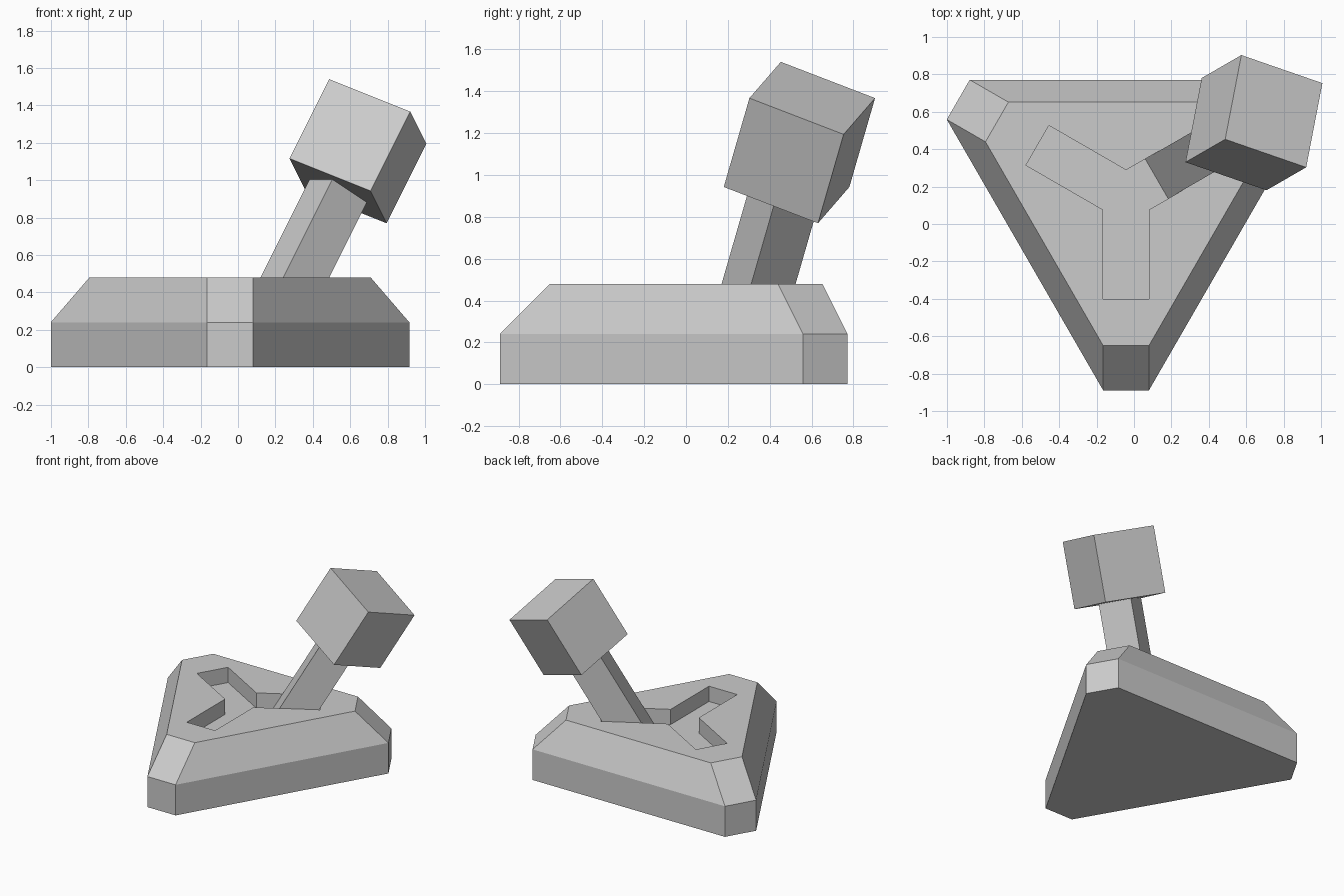
import bpy
import bmesh
from math import radians, sin
from mathutils import Matrix, Vector

default_cube = bpy.data.objects.get("Cube")
if default_cube:
    bpy.data.objects.remove(default_cube)

grey = bpy.data.materials.new("light_grey")
grey.use_nodes = True
colour = (0.6, 0.6, 0.6, 1)
grey.diffuse_color = colour
grey.node_tree.nodes["Principled BSDF"].inputs["Base Color"].default_value = colour

CENTRE = Vector((-0.0425, 0.147, 0))
HALF = 0.1225            # half width of corners, slots and lever
TOP, FLOOR = 0.48, 0.36
ANGLES = [radians(a) for a in (-90, 30, 150)]


def make_object(name, bm):
    bmesh.ops.recalc_face_normals(bm, faces=bm.faces)
    mesh = bpy.data.meshes.new(name)
    bm.to_mesh(mesh)
    bm.free()
    mesh.materials.append(grey)
    obj = bpy.data.objects.new(name, mesh)
    bpy.context.collection.objects.link(obj)
    return obj


def polar(angle, along, across, z):
    return CENTRE + Matrix.Rotation(angle, 3, "Z") @ Vector((along, across, z))


def ring(bm, radius, z, inner=False):
    """Three blunt corners, with optional inner corners between them."""
    points = []
    for a in ANGLES:
        points += [polar(a, radius, -HALF, z), polar(a, radius, HALF, z)]
        if inner:
            points.append(polar(a + radians(60), HALF / sin(radians(60)), 0, z))
    return [bm.verts.new(p) for p in points]


def bridge(bm, low, high):
    n = len(low)
    for i in range(n):
        j = (i + 1) % n
        bm.faces.new((low[i], low[j], high[j], high[i]))


# Triangular base with a chamfered rim and a three-armed slot
bm = bmesh.new()
bottom = ring(bm, 1.036, 0)
shoulder = ring(bm, 1.036, 0.24)
rim = ring(bm, 0.797, TOP)
slot = ring(bm, 0.547, TOP, inner=True)
slot_floor = ring(bm, 0.547, FLOOR, inner=True)
bm.faces.new(bottom)
bridge(bm, bottom, shoulder)
bridge(bm, shoulder, rim)
for k in range(3):
    a, b, nxt = rim[2 * k], rim[2 * k + 1], rim[(2 * k + 2) % 6]
    sa, sb, sc = slot[3 * k:3 * k + 3]
    bm.faces.new((a, b, sb, sa))
    bm.faces.new((b, nxt, slot[(3 * k + 3) % 9], sc, sb))
bridge(bm, slot, slot_floor)
bm.faces.new(slot_floor)
make_object("base", bm)

# Frame of the tilted lever: local z runs along the shaft
tilt = (Matrix.Translation(polar(ANGLES[1], 0.4, 0, TOP))
        @ Matrix.Rotation(ANGLES[1], 4, "Z")
        @ Matrix.Rotation(radians(30), 4, "Y"))
HEAD_CENTRE, HEAD_SIZE = 0.779, 0.49

# Square lever shaft, cut level with the slot floor
bm = bmesh.new()
start, end = -0.4, HEAD_CENTRE - HEAD_SIZE / 2
bmesh.ops.create_cube(bm, size=1, matrix=tilt
                      @ Matrix.Translation((0, 0, (start + end) / 2))
                      @ Matrix.Diagonal((2 * HALF, 2 * HALF, end - start, 1)))
cut = bmesh.ops.bisect_plane(bm, geom=bm.verts[:] + bm.edges[:] + bm.faces[:],
                             plane_co=(0, 0, FLOOR), plane_no=(0, 0, 1),
                             clear_inner=True)
bmesh.ops.contextual_create(
    bm, geom=[g for g in cut["geom_cut"] if isinstance(g, bmesh.types.BMEdge)])
make_object("lever_shaft", bm)

# Cube handle, turned an eighth of a turn on the shaft
bm = bmesh.new()
bmesh.ops.create_cube(bm, size=HEAD_SIZE, matrix=tilt
                      @ Matrix.Translation((0, 0, HEAD_CENTRE))
                      @ Matrix.Rotation(radians(45), 4, "Z"))
make_object("lever_handle", bm)
